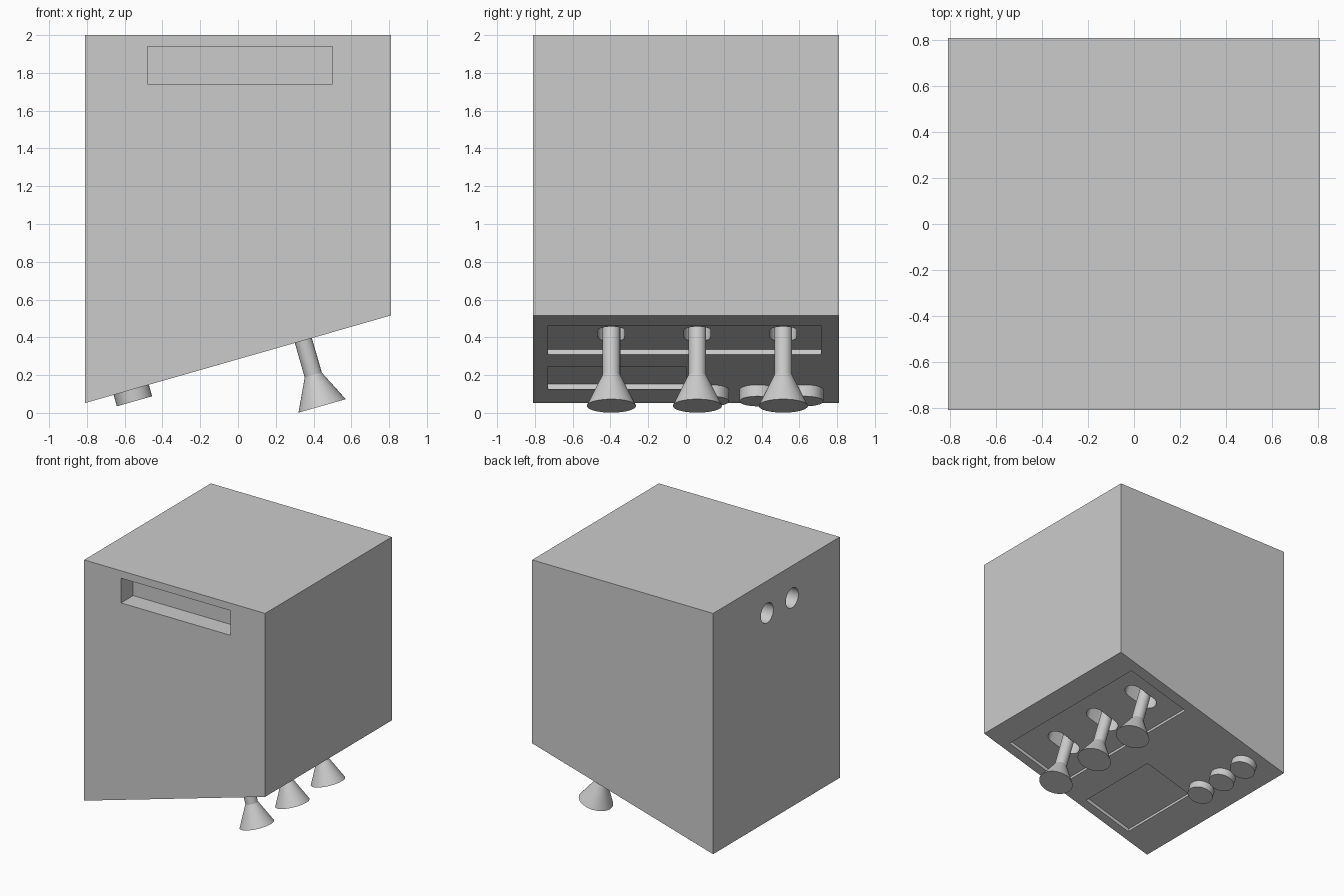
import bpy, bmesh, math
from mathutils import Matrix

if "Cube" in bpy.data.objects:
    bpy.data.objects.remove(bpy.data.objects["Cube"])

HALF, TOP = 0.81, 2.0
LOW, HIGH = 0.052, 0.516
TILT = math.atan((HIGH - LOW) / (2 * HALF))
# Frame lying on the sloped underside: x runs uphill, z points into the body
SLOPE = Matrix.Translation((0, 0, (LOW + HIGH) / 2)) @ Matrix.Rotation(-TILT, 4, 'Y')

grey = bpy.data.materials.new("light_grey")
grey.use_nodes = True
grey.diffuse_color = (0.6, 0.6, 0.6, 1)
grey.node_tree.nodes["Principled BSDF"].inputs["Base Color"].default_value = (0.6, 0.6, 0.6, 1)


def arc(cx, cy, r, start, end, n):
    step = (end - start) / n
    return [(cx + r * math.cos(math.radians(start + step * i)),
             cy + r * math.sin(math.radians(start + step * i))) for i in range(n + 1)]


def circle(cx, cy, r, n=40):
    return arc(cx, cy, r, 0, 360, n)[:-1]


def rect(x0, x1, y0, y1):
    return [(x0, y0), (x1, y0), (x1, y1), (x0, y1)]


def loft(name, rings, matrix):
    """Closed solid through outlines given as (points, z)."""
    bm = bmesh.new()
    loops = [[bm.verts.new((x, y, z)) for x, y in pts] for pts, z in rings]
    bm.faces.new(loops[0])
    bm.faces.new(loops[-1])
    n = len(loops[0])
    for a, b in zip(loops, loops[1:]):
        for i in range(n):
            j = (i + 1) % n
            bm.faces.new((a[i], a[j], b[j], b[i]))
    bm.transform(matrix)
    bmesh.ops.recalc_face_normals(bm, faces=bm.faces)
    mesh = bpy.data.meshes.new(name)
    bm.to_mesh(mesh)
    bm.free()
    mesh.materials.append(grey)
    obj = bpy.data.objects.new(name, mesh)
    bpy.context.collection.objects.link(obj)
    return obj


def select(obj):
    bpy.ops.object.select_all(action='DESELECT')
    obj.select_set(True)
    bpy.context.view_layer.objects.active = obj


def smooth(obj):
    select(obj)
    bpy.ops.object.shade_smooth_by_angle(angle=math.radians(25))


def cut(obj, pts, z0, z1, matrix):
    cutter = loft("cutter", [(pts, z0), (pts, z1)], matrix)
    cutter.hide_render = True
    mod = obj.modifiers.new("cut", 'BOOLEAN')
    mod.operation, mod.solver, mod.object = 'DIFFERENCE', 'EXACT', cutter
    select(obj)
    bpy.ops.object.modifier_apply(modifier=mod.name)
    bpy.data.objects.remove(cutter)


# Body: side profile in x and z, drawn out along y
FRONT = Matrix.Rotation(math.pi / 2, 4, 'X')
outline = [(-HALF, LOW), (HALF, HIGH), (HALF, TOP), (-HALF, TOP)]
body = loft("body", [(outline, -HALF), (outline, HALF)], FRONT)

# Long front slot
cut(body, rect(-0.48, 0.5, 1.74, 1.94), HALF - 0.155, HALF + 0.1, FRONT)

# Two round side sockets
SIDE = Matrix.Rotation(math.pi / 2, 4, 'Z') @ FRONT
for y in (0.12, -0.2):
    cut(body, circle(y, 1.74, 0.08), -HALF - 0.1, -HALF + 0.3, SIDE)

# Shallow recesses in the underside
cut(body, rect(0.094, 0.65, -0.73, 0.715), -0.1, 0.028, SLOPE)
cut(body, rect(-0.577, -0.141, -0.73, 0.0), -0.1, 0.028, SLOPE)

# Levers with flared ends, each in a rounded slot
for i, y in enumerate((-0.395, 0.06, 0.515)):
    slot = arc(0.46, y, 0.07, -90, 90, 16) + arc(0.32, y, 0.07, 90, 270, 16)
    cut(body, slot, -0.1, 0.2, SLOPE)
    rings = [(circle(0.36, y, r), z) for r, z in
             ((0.13, -0.36), (0.047, -0.19), (0.047, 0.21))]
    smooth(loft(f"lever_{i + 1}", rings, SLOPE))

# Round buttons
for i, y in enumerate((0.13, 0.38, 0.63)):
    disc = circle(-0.588, y, 0.097)
    smooth(loft(f"button_{i + 1}", [(disc, -0.063), (disc, 0.02)], SLOPE))

smooth(body)
